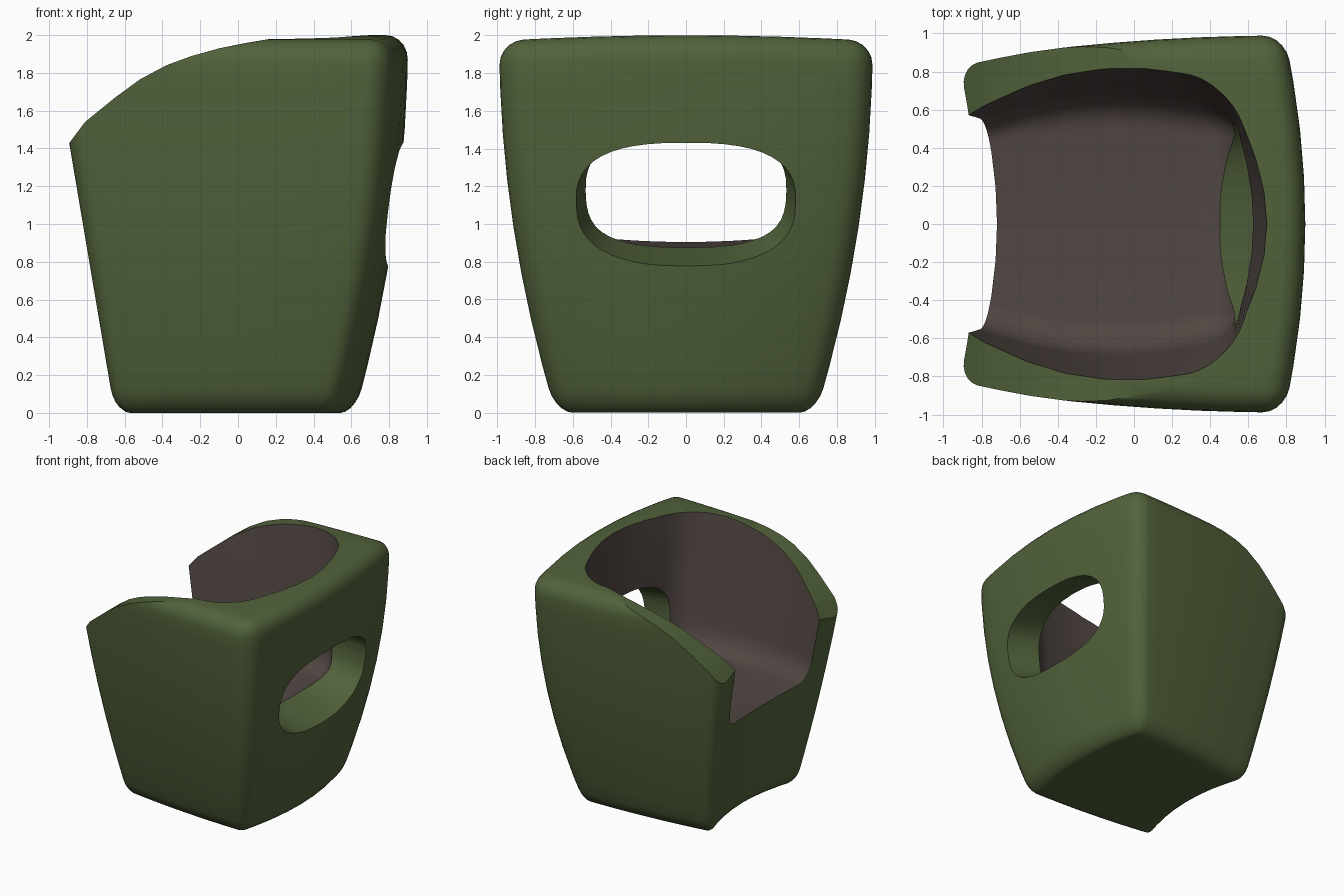
import bpy, bmesh, math

if "Cube" in bpy.data.objects:
    bpy.data.objects.remove(bpy.data.objects["Cube"])


def material(name, rgb):
    m = bpy.data.materials.new(name)
    m.diffuse_color = (*rgb, 1)
    m.use_nodes = True
    m.node_tree.nodes["Principled BSDF"].inputs["Base Color"].default_value = m.diffuse_color
    return m


MATS = [material("olive green", (0.083, 0.122, 0.043)),
        material("dark brown", (0.083, 0.063, 0.056))]


def make_object(name, bm, index=0):
    bmesh.ops.recalc_face_normals(bm, faces=bm.faces)
    for f in bm.faces:
        f.material_index = index
        f.smooth = True
    me = bpy.data.meshes.new(name)
    bm.to_mesh(me)
    bm.free()
    for m in MATS:
        me.materials.append(m)
    ob = bpy.data.objects.new(name, me)
    bpy.context.collection.objects.link(ob)
    return ob


def warped_box(name, radius, warp, index=0):
    """Rounded, gridded cube (-1..1) reshaped by warp(u, v, w)."""
    bm = bmesh.new()
    bmesh.ops.create_cube(bm, size=2)
    bmesh.ops.subdivide_edges(bm, edges=bm.edges[:], cuts=7, use_grid_fill=True)
    sharp = [e for e in bm.edges if e.calc_face_angle() > 1]
    bmesh.ops.bevel(bm, geom=sharp, offset=radius, segments=5, profile=0.5,
                    affect='EDGES')
    for vert in bm.verts:
        vert.co = warp(*vert.co)
    return make_object(name, bm, index)


def prism(name, rings, index=0):
    """Loft between point rings and cap both ends."""
    bm = bmesh.new()
    vs = [[bm.verts.new(p) for p in r] for r in rings]
    n = len(vs[0])
    for a, b in zip(vs, vs[1:]):
        for i in range(n):
            j = (i + 1) % n
            bm.faces.new((a[i], a[j], b[j], b[i]))
    bm.faces.new(vs[0])
    bm.faces.new(vs[-1])
    return make_object(name, bm, index)


# outer body: flared, bulging at +x and hollowed at -x
def body_warp(u, v, w):
    t = (w + 1) / 2
    z = t * (2 - 0.03 * v * v)
    half_y = 0.69 + 0.30 * (1 - (1 - t) ** 2)
    half_y *= 1 - 0.15 * ((1 - u) / 2) ** 2
    right = 0.62 + 0.28 * (1 - (1 - t) ** 2)
    left = -0.565 - 0.17 * z
    x = left + (right - left) * (u + 1) / 2 - 0.11 * v * v
    return x, v * half_y, z


# hollow: runs out through the -x face and the top
def cavity_warp(u, v, w):
    k = (u + 1) / 2
    floor = 0.85 + 0.075 * (1 - k) + 0.03 * v * v
    z = floor + (2.5 - floor) * (w + 1) / 2
    s = (z - 0.85) / 1.1
    right = 0.54 + 0.15 * s - 0.22 * s * v * v
    x = -1.2 + (right + 1.2) * k
    d = x + 0.1
    g = 1 - (0.25 * (d / 0.8) ** 2 if d < 0 else 0.12 * (d / 0.6) ** 2)
    return x, v * g * (0.65 + 0.155 * (z - 0.85)), z


body = warped_box("bucket_body", 0.13, body_warp)
cavity = warped_box("cavity_cutter", 0.2, cavity_warp, 1)

# sloping rim cut
rim = [(-1.3, 0.9), (-1.0, 1.27), (-0.9, 1.42), (-0.81, 1.54), (-0.65, 1.67),
       (-0.52, 1.765), (-0.38, 1.84), (-0.25, 1.888), (-0.1, 1.93),
       (0.05, 1.96), (0.2, 1.985), (0.4, 2.02), (0.4, 2.6), (-1.3, 2.6)]
rim_cutter = prism("rim_cutter", [[(x, y, z) for x, z in rim] for y in (-1.5, 1.5)])


# oval grip hole, rising and narrowing inwards
def oval(x):
    k = (0.82 - x) / 0.28
    a, b, zc = 0.585 - 0.05 * k, 0.335 - 0.015 * k, 1.105 + 0.065 * k
    pts = []
    for i in range(48):
        c, s = math.cos(i * math.tau / 48), math.sin(i * math.tau / 48)
        p = 2 / 2.6
        pts.append((x, a * math.copysign(abs(c) ** p, c),
                    zc + b * math.copysign(abs(s) ** p, s)))
    return pts


grip_cutter = prism("grip_cutter", [oval(0.4), oval(1.05)])

# carve the body
bpy.context.view_layer.objects.active = body
body.select_set(True)
for cutter in (rim_cutter, cavity, grip_cutter):
    cutter.hide_render = True
    mod = body.modifiers.new(cutter.name, 'BOOLEAN')
    mod.operation = 'DIFFERENCE'
    mod.solver = 'EXACT'
    mod.object = cutter
    bpy.ops.object.modifier_apply(modifier=mod.name)
    bpy.data.objects.remove(cutter)
bpy.ops.object.shade_smooth_by_angle(angle=math.radians(35))
